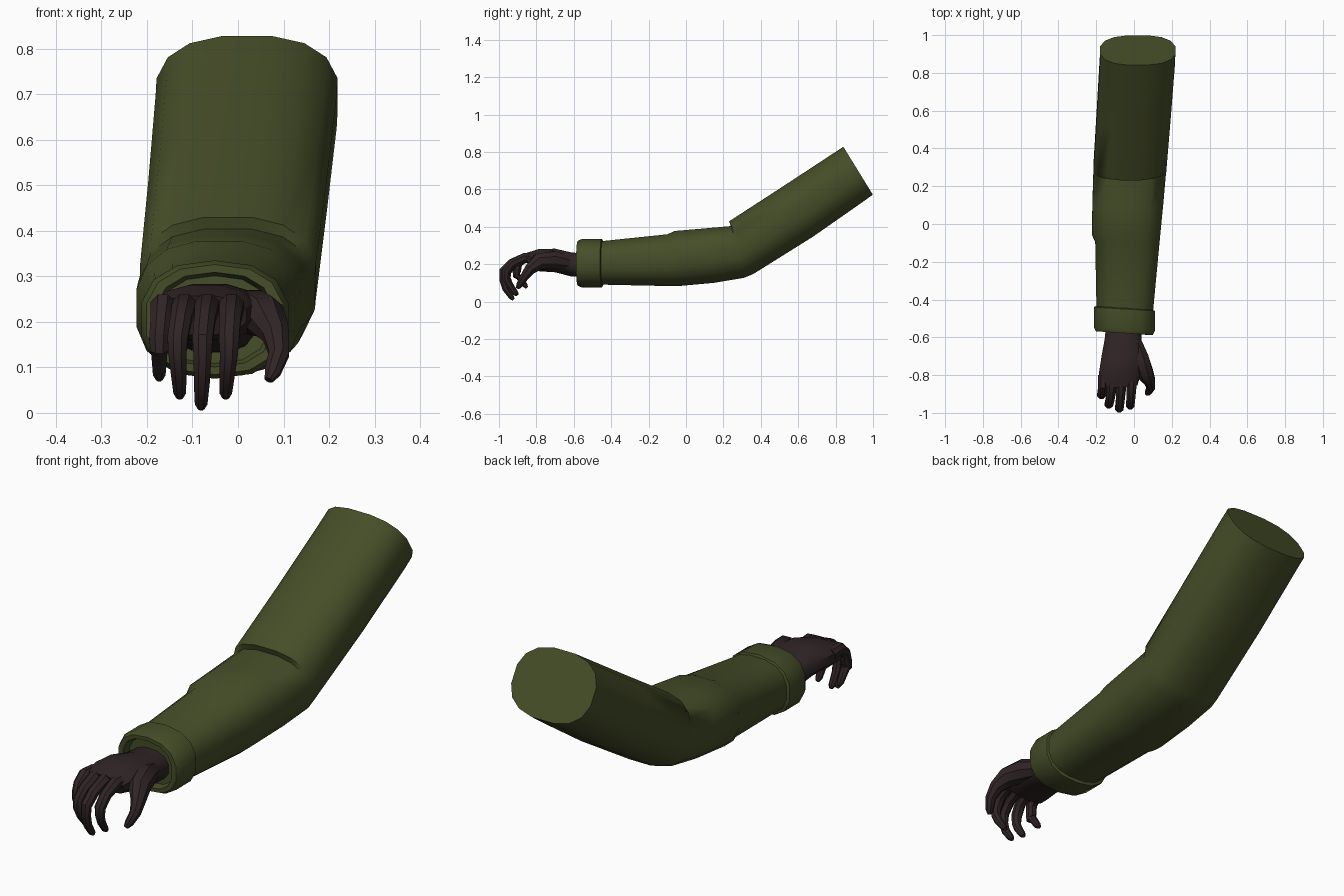
import bpy, bmesh, math
from mathutils import Vector

if "Cube" in bpy.data.objects:
    bpy.data.objects.remove(bpy.data.objects["Cube"])


def material(name, rgb):
    m = bpy.data.materials.new(name)
    m.diffuse_color = (*rgb, 1)
    m.use_nodes = True
    m.node_tree.nodes["Principled BSDF"].inputs["Base Color"].default_value = m.diffuse_color
    return m


GREEN = material("olive green cloth", (0.060, 0.075, 0.021))
SKIN = material("dark brown glove", (0.030, 0.018, 0.019))


def signed_pow(v, p):
    return math.copysign(abs(v) ** p, v)


def section(top, bottom, xl, xr, sides, power=2.5, skew=0.0):
    """Rounded cross-section spanning top/bottom (y, z) and left/right x."""
    t, b = Vector((0, *top)), Vector((0, *bottom))
    mid, up = (t + b) / 2, (t - b) / 2
    pts = []
    for i in range(sides):
        a = 2 * math.pi * (i + 0.5) / sides
        c, s = signed_pow(math.cos(a), 2 / power), signed_pow(math.sin(a), 2 / power)
        pts.append(mid + up * s + Vector(((xl + xr) / 2 + c * (xr - xl) / 2, skew * c, 0)))
    return pts


def loft(bm, rings):
    """Skin a list of equal-sized rings and close both ends."""
    vs = [[bm.verts.new(p) for p in r] for r in rings]
    n = len(vs[0])
    for a, b in zip(vs, vs[1:]):
        for i in range(n):
            bm.faces.new((a[i], a[(i + 1) % n], b[(i + 1) % n], b[i]))
    bm.faces.new(vs[0][::-1])
    bm.faces.new(vs[-1])


def tube(bm, path, sides=8):
    """Finger: path of (x, y, z, radius), cross-sections kept level in x."""
    pts = [Vector(p[:3]) for p in path]
    rings = []
    for i, p in enumerate(path):
        d = (pts[min(i + 1, len(pts) - 1)] - pts[max(i - 1, 0)]).normalized()
        u = (Vector((1, 0, 0)) - d * d.x).normalized()
        v = d.cross(u)
        rings.append([pts[i] + p[3] * (u * math.cos(2 * math.pi * (k + .5) / sides)
                                       + v * math.sin(2 * math.pi * (k + .5) / sides))
                      for k in range(sides)])
    loft(bm, rings)


def finish(bm, name, mat, angle):
    bmesh.ops.recalc_face_normals(bm, faces=bm.faces)
    me = bpy.data.meshes.new(name)
    bm.to_mesh(me)
    bm.free()
    me.materials.append(mat)
    ob = bpy.data.objects.new(name, me)
    bpy.context.collection.objects.link(ob)
    bpy.ops.object.select_all(action='DESELECT')
    ob.select_set(True)
    bpy.context.view_layer.objects.active = ob
    bpy.ops.object.shade_smooth_by_angle(angle=math.radians(angle))
    return ob


# Sleeve: upper arm, overhanging elbow fold, forearm with a small step
bm = bmesh.new()
sleeve = [
    ((0.84, 0.83), (1.0, 0.57), -0.182, 0.222),
    ((0.79, 0.797), (0.945, 0.53), -0.184, 0.220),
    ((0.50, 0.607), (0.68, 0.345), -0.200, 0.198),
    ((0.23, 0.432), (0.36, 0.145), -0.218, 0.174),
    ((0.24, 0.406), (0.31, 0.125), -0.218, 0.172),
    ((0.08, 0.392), (0.15, 0.098), -0.223, 0.158),
    ((-0.06, 0.380), (-0.05, 0.080), -0.226, 0.142),
    ((-0.10, 0.362), (-0.09, 0.081), -0.208, 0.138),
    ((-0.50, 0.320), (-0.49, 0.090), -0.200, 0.100),
]
loft(bm, [section(*r, 16) for r in sleeve])
finish(bm, "sleeve", GREEN, 45)

# Cuff: rolled band with a recessed opening
bm = bmesh.new()
profile = [(-0.445, 0.94), (-0.45, 1.0), (-0.555, 1.0), (-0.578, 0.93),
           (-0.578, 0.80), (-0.545, 0.74)]
loft(bm, [section((y, 0.205 + 0.13 * k), (y, 0.205 - 0.13 * k),
                  -0.051 - 0.165 * k, -0.051 + 0.165 * k, 14, 2.4, -0.01)
          for y, k in profile])
finish(bm, "cuff", GREEN, 45)

# Hand: wrist and palm
bm = bmesh.new()
palm = [
    ((-0.53, 0.260), (-0.53, 0.130), -0.150, 0.040),
    ((-0.61, 0.264), (-0.61, 0.132), -0.158, 0.042),
    ((-0.70, 0.285), (-0.70, 0.155), -0.175, 0.052),
    ((-0.79, 0.282), (-0.78, 0.160), -0.188, 0.040),
    ((-0.865, 0.258), (-0.83, 0.170), -0.190, 0.022),
]
loft(bm, [section(*r, 12, 2.4) for r in palm])

# Four curled fingers: knuckle x, middle x, tip x, forward reach, tip height
for xk, xm, xt, y, z in [(-0.165, -0.173, -0.173, -0.905, 0.078),
                         (-0.118, -0.133, -0.128, -0.955, 0.038),
                         (-0.068, -0.078, -0.081, -0.977, 0.014),
                         (-0.014, -0.020, -0.027, -0.960, 0.038)]:
    tube(bm, [(xk, -0.80, 0.230, 0.027),
              (xk, -0.862, 0.234, 0.029),
              ((xk + xm) / 2, (y - 0.87) / 2 - 0.01, 0.205, 0.025),
              (xm, y, 0.162, 0.024),
              (xm, y - 0.002, 0.115 + z * 0.3, 0.021),
              ((xm + xt) / 2, y + 0.012, z + 0.055, 0.019),
              (xt, y + 0.045, z + 0.008, 0.015),
              (xt, y + 0.055, z - 0.004, 0.008)])

# Thumb
tube(bm, [(0.000, -0.62, 0.205, 0.040),
          (0.030, -0.71, 0.222, 0.052),
          (0.058, -0.79, 0.212, 0.048),
          (0.084, -0.835, 0.172, 0.032),
          (0.090, -0.865, 0.130, 0.024),
          (0.076, -0.890, 0.090, 0.019),
          (0.067, -0.900, 0.072, 0.010)])
finish(bm, "hand", SKIN, 40)
